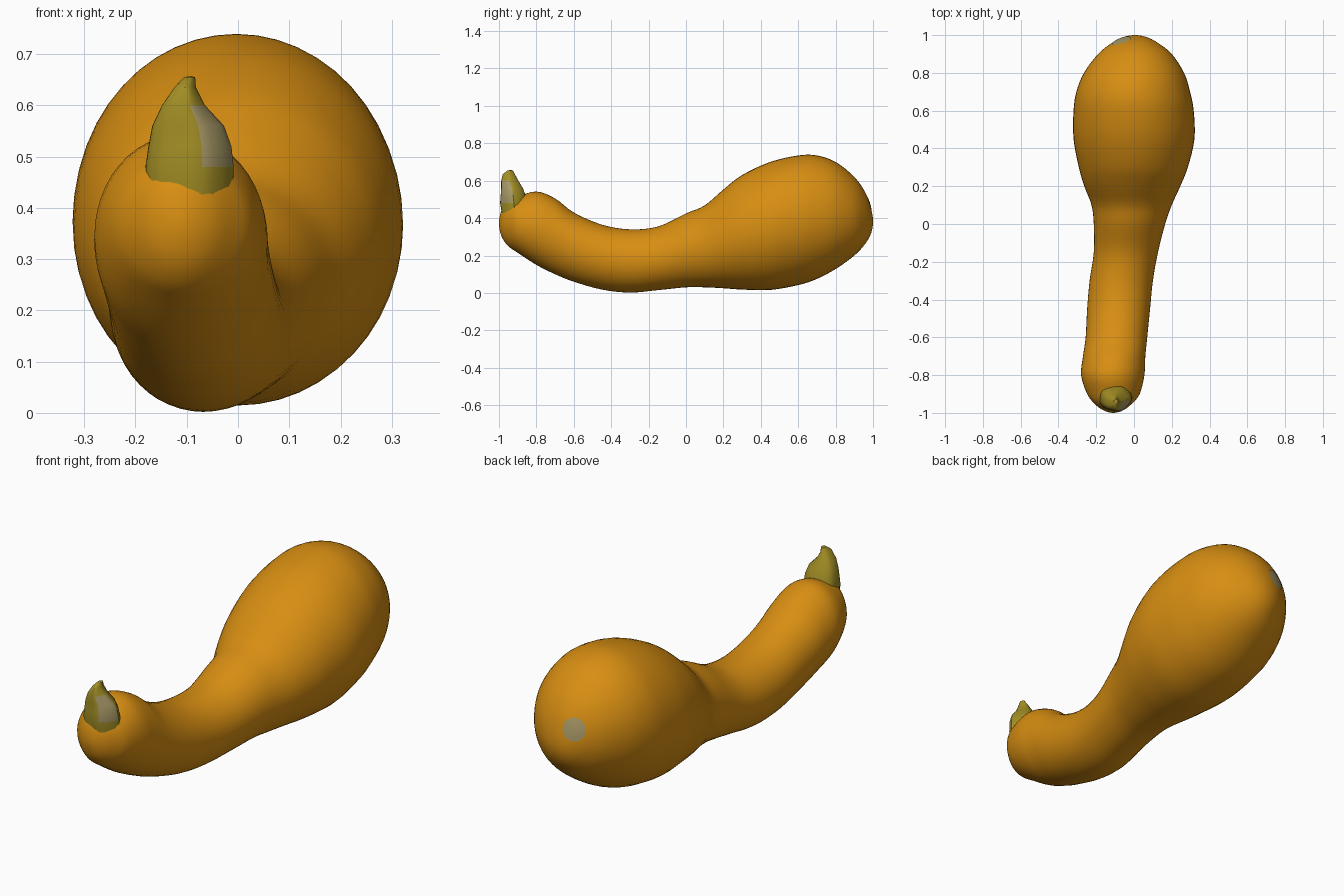
import bpy, bmesh, math
from mathutils import Vector
from mathutils.bvhtree import BVHTree

if "Cube" in bpy.data.objects:
    bpy.data.objects.remove(bpy.data.objects["Cube"])


def material(name, rgb):
    m = bpy.data.materials.new(name)
    m.diffuse_color = (*rgb, 1)
    m.use_nodes = True
    m.node_tree.nodes["Principled BSDF"].inputs["Base Color"].default_value = m.diffuse_color
    return m


ORANGE = material("squash orange", (0.68, 0.27, 0.006))
OLIVE = material("stem olive", (0.36, 0.27, 0.018))
GREY = material("dry grey", (0.38, 0.31, 0.13))


def finish(bm, name, mats, angle):
    bmesh.ops.recalc_face_normals(bm, faces=bm.faces)
    me = bpy.data.meshes.new(name)
    bm.to_mesh(me)
    ob = bpy.data.objects.new(name, me)
    bpy.context.collection.objects.link(ob)
    for m in mats:
        me.materials.append(m)
    bpy.ops.object.select_all(action='DESELECT')
    ob.select_set(True)
    bpy.context.view_layer.objects.active = ob
    bpy.ops.object.shade_smooth_by_angle(angle=math.radians(angle))
    return ob


def spline(a, b, c, d, t):
    return tuple(0.5 * (2 * q + (r - p) * t + (2 * p - 5 * q + 4 * r - s) * t * t
                        + (3 * q - p - 3 * r + s) * t ** 3)
                 for p, q, r, s in zip(a, b, c, d))


def bridge(bm, rings):
    for a, b in zip(rings, rings[1:]):
        n = len(a)
        for i in range(n):
            bm.faces.new((a[i], a[(i + 1) % n], b[(i + 1) % n], b[i]))


def cap(bm, ring, co):
    v = bm.verts.new(co)
    for i in range(len(ring)):
        bm.faces.new((ring[i], ring[(i + 1) % len(ring)], v))


# Body: y, low z, high z, left x, right x
S = [(-1, .37, .37, -.11, -.11), (-.985, .30, .445, -.165, -.055),
     (-.95, .25, .495, -.21, -.01), (-.9, .215, .515, -.248, .03),
     (-.8, .15, .542, -.28, .055), (-.7, .10, .505, -.27, .06),
     (-.6, .06, .43, -.256, .07), (-.45, .018, .365, -.248, .085),
     (-.3, .002, .34, -.235, .10), (-.15, .015, .355, -.213, .127),
     (0, .03, .425, -.213, .165), (.1, .03, .468, -.225, .20),
     (.2, .025, .553, -.263, .245), (.3, .018, .63, -.292, .285),
     (.45, .016, .70, -.32, .32), (.6, .042, .735, -.32, .316),
     (.7, .075, .735, -.305, .297), (.8, .128, .70, -.265, .265),
     (.9, .20, .62, -.19, .20), (.96, .265, .535, -.115, .125),
     (.99, .32, .45, -.055, .065), (1, .38, .38, .005, .005)]


def flip(s):
    return (s[0], s[2], s[1], s[4], s[3])


P = [flip(S[1])] + S + [flip(S[-2])]
SEG, SUB = 48, 4
bm = bmesh.new()
rings = []
for k in range(len(S) - 1):
    for j in range(SUB):
        if k == 0 and j == 0:
            continue
        y, z0, z1, x0, x1 = spline(*P[k:k + 4], j / SUB)
        rings.append([bm.verts.new(((x0 + x1) / 2 + (x1 - x0) / 2 * math.cos(a), y,
                                    (z0 + z1) / 2 + (z1 - z0) / 2 * math.sin(a)))
                      for a in (math.tau * i / SEG for i in range(SEG))])
bridge(bm, rings)
cap(bm, rings[0], (S[0][3], -1, S[0][1]))
cap(bm, rings[-1], (S[-1][3], 1, S[-1][1]))
bmesh.ops.recalc_face_normals(bm, faces=bm.faces)
tree = BVHTree.FromBMesh(bm)
finish(bm, "squash_body", [ORANGE], 60)
bm.free()

# Blossom scar: thin disc laid on the rounded end
bm = bmesh.new()
hit, normal, _, _ = tree.find_nearest(Vector((-.07, .98, .475)))
u = normal.cross(Vector((0, 0, 1))).normalized()
w = normal.cross(u)


def on_body(r, a):
    p, n, _, _ = tree.find_nearest(hit + u * r * math.cos(a) + w * r * math.sin(a))
    return p + n * 0.003


rings = [[bm.verts.new(on_body(r, math.tau * i / 24)) for i in range(24)]
         for r in (.055, .037, .018)]
bridge(bm, rings)
cap(bm, rings[-1], on_body(0, 0))
bm.normal_update()
if sum((f.normal for f in bm.faces), Vector()).dot(normal) < 0:
    bmesh.ops.reverse_faces(bm, faces=bm.faces)
me = bpy.data.meshes.new("blossom_scar")
bm.to_mesh(me)
bm.free()
me.materials.append(GREY)
me.polygons.foreach_set("use_smooth", [True] * len(me.polygons))
bpy.context.collection.objects.link(bpy.data.objects.new("blossom_scar", me))

# Stem: z, centre x, centre y, radius x, radius y
T = [(.42, -.097, -.918, .083, .066), (.48, -.098, -.92, .086, .074),
     (.52, -.097, -.924, .081, .067), (.56, -.1, -.93, .07, .058),
     (.60, -.108, -.942, .042, .046), (.635, -.104, -.947, .021, .032),
     (.655, -.095, -.94, .011, .014)]
bm = bmesh.new()
rings = []
for z, cx, cy, rx, ry in T:
    ring = []
    for i in range(20):
        a = math.tau * i / 20
        k = 1 + 0.04 * math.cos(5 * a)
        ring.append(bm.verts.new((cx + rx * k * math.cos(a), cy + ry * k * math.sin(a), z)))
    rings.append(ring)
bridge(bm, rings)
cap(bm, rings[0], (-.097, -.918, .42))
cap(bm, rings[-1], (-.092, -.938, .657))
bmesh.ops.recalc_face_normals(bm, faces=bm.faces)
# Dry grey scar on the front right of the stem
facing = Vector((.72, -.6, .35)).normalized()
for f in bm.faces:
    f.material_index = int(f.normal.dot(facing) > .72 and .47 < f.calc_center_median().z < .61)
finish(bm, "stem", [OLIVE, GREY], 35)
bm.free()
